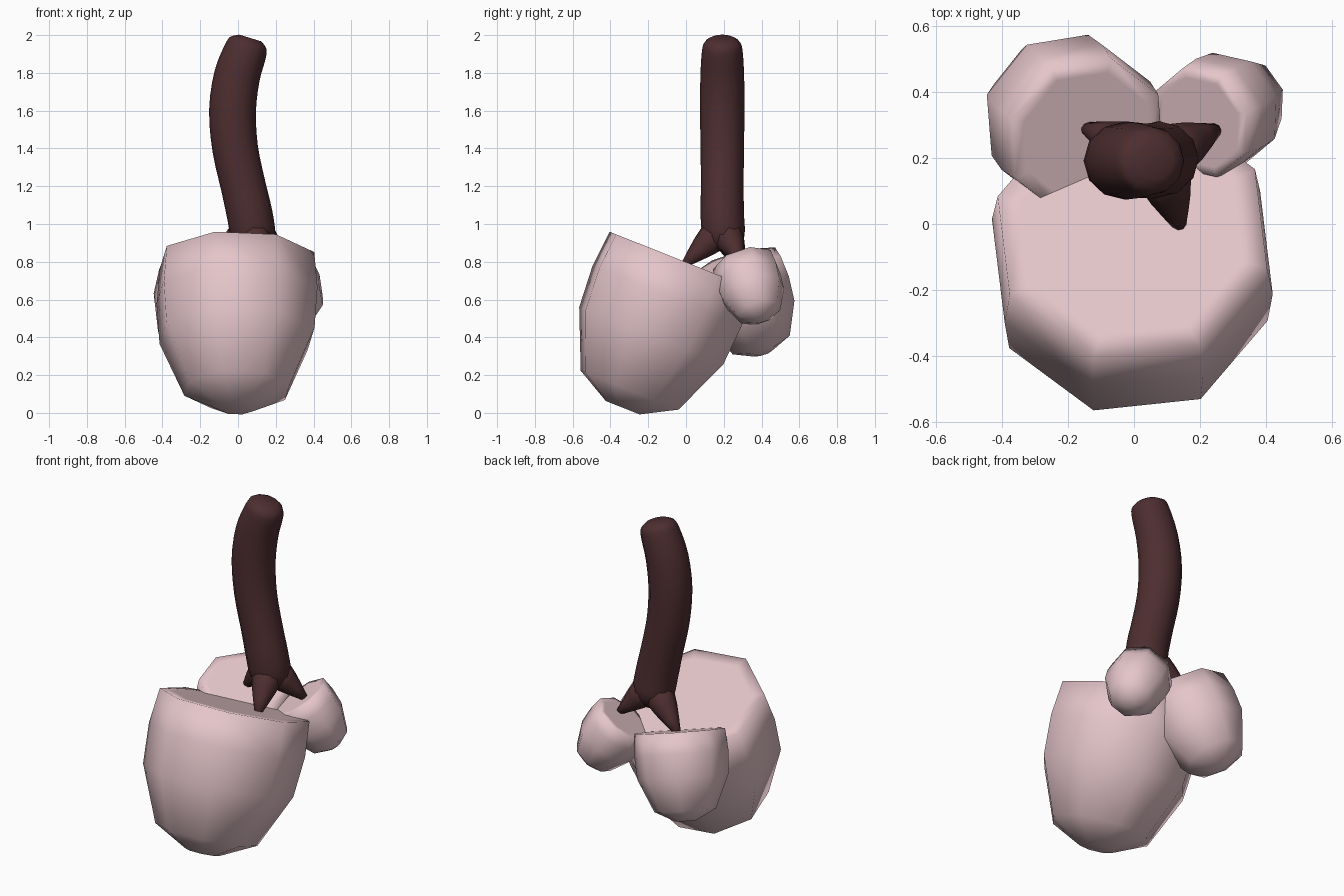
import bpy, bmesh
from math import sin, cos, pi, radians
from mathutils import Vector

if "Cube" in bpy.data.objects:
    bpy.data.objects.remove(bpy.data.objects["Cube"])


def material(name, rgb):
    m = bpy.data.materials.new(name)
    m.diffuse_color = (*rgb, 1)
    m.use_nodes = True
    m.node_tree.nodes["Principled BSDF"].inputs["Base Color"].default_value = m.diffuse_color
    return m


PINK = material("blossom_pink", (0.78, 0.56, 0.59))
BARK = material("dark_bark", (0.075, 0.027, 0.029))


def loft(name, rings, sides, mat, phase=0.0):
    """Closed smooth skin through rings of (centre, axis1 vector, axis2 vector)."""
    bm = bmesh.new()
    loops = []
    for c, a, b in rings:
        loops.append([bm.verts.new(c + a * cos(phase + 2 * pi * i / sides)
                                   + b * sin(phase + 2 * pi * i / sides))
                      for i in range(sides)])
    for lo, hi in zip(loops, loops[1:]):
        for i in range(sides):
            j = (i + 1) % sides
            bm.faces.new((lo[i], lo[j], hi[j], hi[i]))
    bm.faces.new(loops[0][::-1])
    bm.faces.new(loops[-1])
    bmesh.ops.recalc_face_normals(bm, faces=bm.faces)
    for f in bm.faces:
        f.smooth = True
    me = bpy.data.meshes.new(name)
    bm.to_mesh(me)
    bm.free()
    ob = bpy.data.objects.new(name, me)
    bpy.context.collection.objects.link(ob)
    me.materials.append(mat)
    return ob


def cup(name, rim, normal, scale, phase):
    """Flat-topped octagonal half-ball hanging below its tilted rim plane."""
    n = Vector(normal).normalized()
    e1 = (Vector((1, 0, 0)) - n * n.x).normalized()
    e2 = n.cross(e1)
    # depth below rim, radius (first ring is an inset inside the flat top)
    profile = [(0, 0.35), (0, 0.425), (0.2, 0.443), (0.43, 0.427),
               (0.74, 0.29), (0.84, 0.1)]
    rings = [(Vector(rim) - n * d * scale, e1 * r * scale, e2 * r * scale)
             for d, r in profile]
    return loft(name, rings, 8, PINK, radians(phase))


def spline(path, steps):
    """Smooth a coarse path with Catmull-Rom interpolation."""
    v = [Vector(p) for p in path]
    v = [v[0]] + v + [v[-1]]
    out = []
    for a, b, c, d in zip(v, v[1:], v[2:], v[3:]):
        for k in range(steps):
            t = k / steps
            out.append(0.5 * (2 * b + (c - a) * t + (2 * a - 5 * b + 4 * c - d) * t * t
                              + (3 * b - a - 3 * c + d) * t ** 3))
    return out + [v[-1]]


def tube(name, path, sides, steps=1, flat=1.0):
    """Tapered tube along (x, y, z, radius) points; flat squashes it along y."""
    path = spline(path, steps)
    pts = [Vector(p[:3]) for p in path]
    rings = []
    for i, p in enumerate(pts):
        t = (pts[min(i + 1, len(pts) - 1)] - pts[max(i - 1, 0)]).normalized()
        a = (Vector((0, 1, 0)) - t * t.y).normalized()
        rings.append((p, a * path[i][3] * flat, t.cross(a) * path[i][3]))
    return loft(name, rings, sides, BARK)


# three foliage cups
cup("large_cup", (-0.005, -0.025, 0.808), (0, 0.37, 0.93), 1.0, 29)
cup("left_cup", (-0.143, 0.265, 0.78), (0.28, -0.28, 0.92), 0.595, 27)
cup("right_cup", (0.2, 0.308, 0.78), (-0.5, -0.25, 0.8), 0.41, 20)

# curved trunk
tube("trunk", [(0.08, 0.2, 0.86, 0.06), (0.08, 0.2, 0.93, 0.115),
               (0.062, 0.192, 1.05, 0.121), (0.028, 0.192, 1.2, 0.119),
               (-0.015, 0.192, 1.4, 0.121), (-0.029, 0.192, 1.6, 0.124),
               (-0.006, 0.192, 1.78, 0.122), (0.038, 0.192, 1.91, 0.114),
               (0.056, 0.192, 1.96, 0.1), (0.064, 0.192, 1.985, 0.06)],
     12, 3, 0.95)

# branches running from the trunk into the cups
tips = {"front_branch": (0.14, -0.01, 0.785), "right_branch": (0.252, 0.287, 0.8),
        "left_branch": (-0.15, 0.292, 0.775)}
root = Vector((0.075, 0.2, 0.98))
for name, tip in tips.items():
    tip = Vector(tip)
    path = [(*root.lerp(tip, t), r)
            for t, r in ((0, 0.06), (0.3, 0.082), (0.5, 0.068), (0.75, 0.044), (1, 0.018))]
    tube(name, path, 8)
